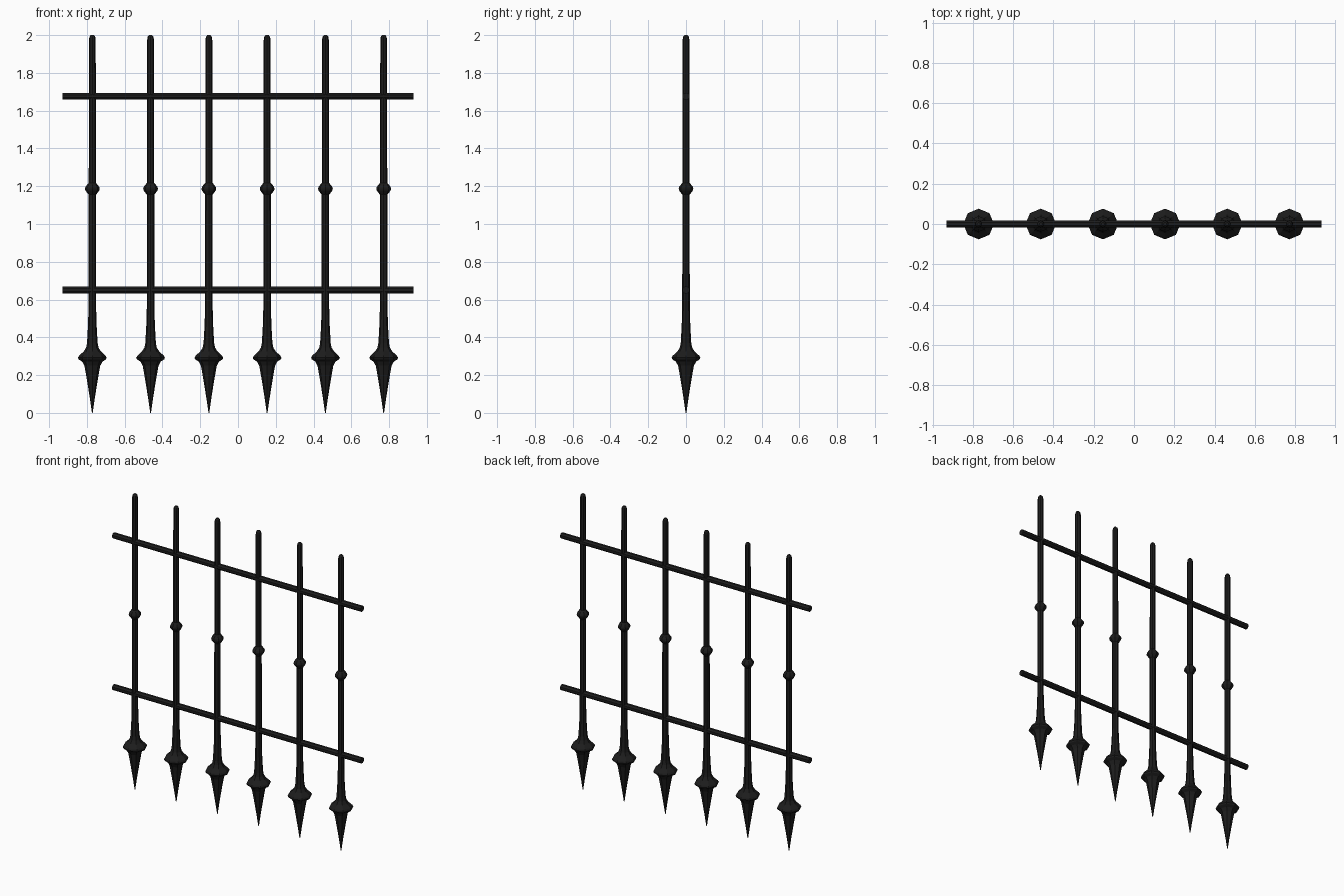
import bpy, bmesh, math

if "Cube" in bpy.data.objects:
    bpy.data.objects.remove(bpy.data.objects["Cube"])

iron = bpy.data.materials.new("black_iron")
iron.diffuse_color = (0.012, 0.012, 0.012, 1)
iron.use_nodes = True
iron.node_tree.nodes["Principled BSDF"].inputs["Base Color"].default_value = iron.diffuse_color


def lathe(name, profile, sides, phase=0.0):
    """Revolve (radius, z) points around z, closing both ends."""
    bm = bmesh.new()
    rings = []
    for r, z in profile:
        rings.append([bm.verts.new((r * math.cos(phase + 2 * math.pi * i / sides),
                                    r * math.sin(phase + 2 * math.pi * i / sides), z))
                      for i in range(sides)])
    for a, b in zip(rings, rings[1:]):
        for i in range(sides):
            j = (i + 1) % sides
            bm.faces.new((a[i], a[j], b[j], b[i]))
    bm.faces.new(rings[0][::-1])
    bm.faces.new(rings[-1])
    mesh = bpy.data.meshes.new(name)
    bm.to_mesh(mesh)
    bm.free()
    mesh.materials.append(iron)
    obj = bpy.data.objects.new(name, mesh)
    bpy.context.collection.objects.link(obj)
    return obj


# Spiked upright: point, flared collar, shaft, knob, rounded top
upright_profile = [
    (0.002, 0.0), (0.012, 0.07), (0.023, 0.14), (0.033, 0.20), (0.042, 0.25),
    (0.054, 0.272), (0.072, 0.283), (0.076, 0.292), (0.070, 0.303),
    (0.046, 0.325), (0.033, 0.345), (0.028, 0.37), (0.023, 0.46), (0.020, 0.56),
    (0.0195, 1.155), (0.026, 1.163), (0.037, 1.178), (0.039, 1.187),
    (0.036, 1.197), (0.026, 1.21), (0.019, 1.218),
    (0.018, 1.975), (0.015, 1.992), (0.008, 2.0)]
spacing = 0.3085
first = lathe("upright_1", upright_profile, 8)
first.location.x = -2.5 * spacing
for i in range(1, 6):
    bar = bpy.data.objects.new(f"upright_{i + 1}", first.data)
    bar.location.x = (i - 2.5) * spacing
    bpy.context.collection.objects.link(bar)

# Horizontal rails
for name, z in (("lower_rail", 0.65), ("upper_rail", 1.676)):
    rail = lathe(name, [(0.0195, -0.93), (0.0195, 0.93)], 8, math.pi / 8)
    rail.rotation_euler.y = math.pi / 2
    rail.location.z = z
